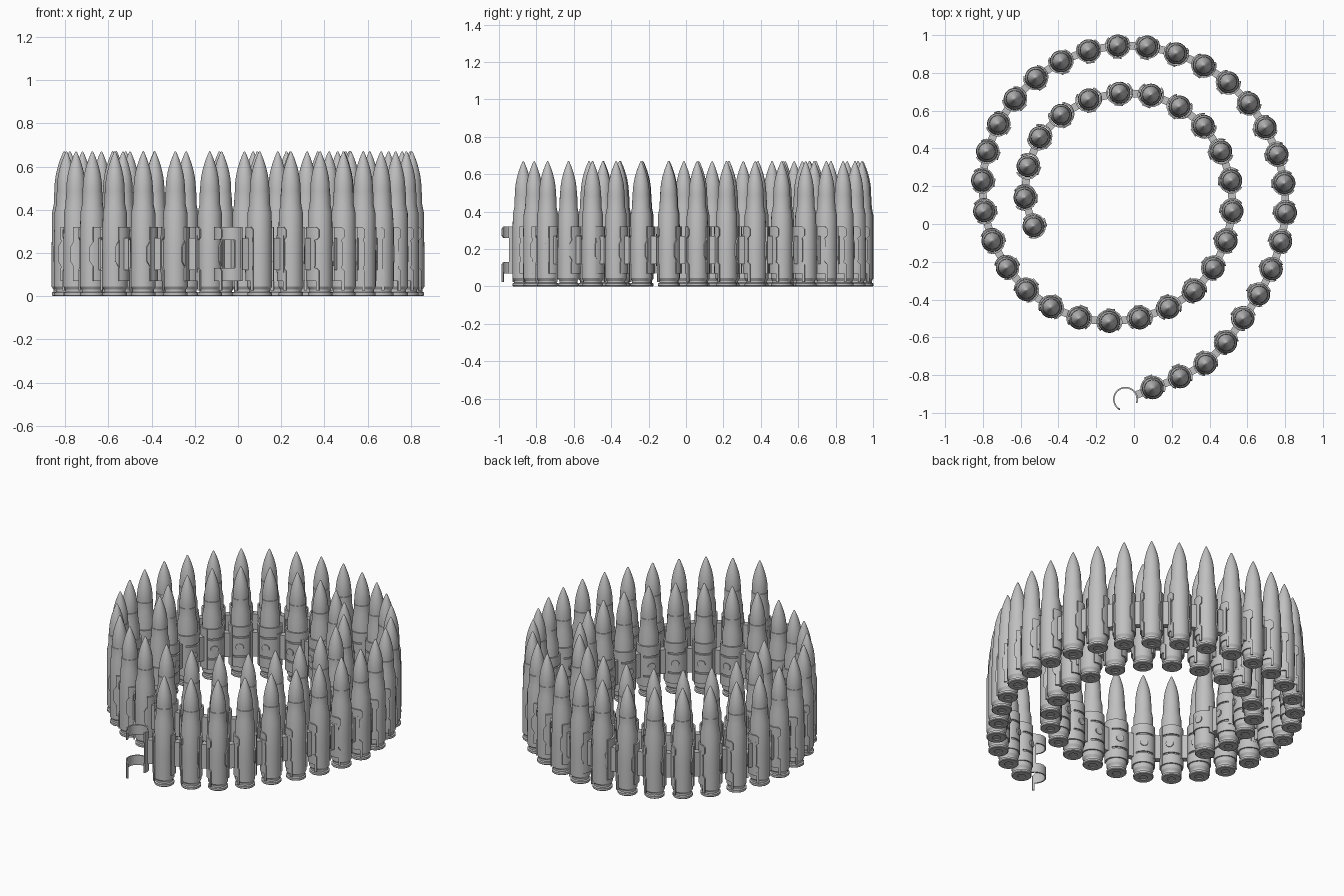
import bpy, bmesh
from math import sin, cos, pi, radians, atan2
from mathutils import Vector, Matrix

cube = bpy.data.objects.get("Cube")
if cube:
    bpy.data.objects.remove(cube, do_unlink=True)

grey = bpy.data.materials.new("plain_grey")
grey.use_nodes = True
grey.diffuse_color = (0.53, 0.53, 0.53, 1)
grey.node_tree.nodes["Principled BSDF"].inputs["Base Color"].default_value = (0.53, 0.53, 0.53, 1)

PITCH = 0.157
SEGS = 28
BODY = 0.058


def finish(bm, name):
    bmesh.ops.recalc_face_normals(bm, faces=bm.faces)
    mesh = bpy.data.meshes.new(name)
    bm.to_mesh(mesh)
    bm.free()
    mesh.materials.append(grey)
    mesh.shade_smooth()
    mesh.set_sharp_from_angle(angle=radians(30))
    return mesh


def lathe(profile, name):
    bm = bmesh.new()
    verts = [bm.verts.new((r, 0, z)) for r, z in profile]
    edges = [bm.edges.new(pair) for pair in zip(verts, verts[1:])]
    bmesh.ops.spin(bm, geom=verts + edges, cent=(0, 0, 0), axis=(0, 0, 1),
                   angle=2 * pi, steps=SEGS)
    bmesh.ops.remove_doubles(bm, verts=bm.verts, dist=0.0002)
    return finish(bm, name)


def band(bm, cx, start, end, z0, z1, inner=BODY, outer=0.066, taper=False):
    """Curved strip with a rectangular section, angles in degrees."""
    steps = max(2, round(abs(end - start) / 12))
    mid, half = (z0 + z1) / 2, (z1 - z0) / 2
    rings = []
    for k in range(steps + 1):
        a = radians(start + (end - start) * k / steps)
        h = half * (0.6 if taper and k == steps else 1)
        rings.append([bm.verts.new((cx + r * cos(a), r * sin(a), mid + s * h))
                      for r, s in ((inner, -1), (outer, -1), (outer, 1), (inner, 1))])
    for p, q in zip(rings, rings[1:]):
        for j in range(4):
            n = (j + 1) % 4
            bm.faces.new((p[j], p[n], q[n], q[j]))
    bm.faces.new(rings[0])
    bm.faces.new(rings[-1])


# Cartridge: recessed primer, rim, groove, case, shoulder, neck, pointed tip
profile = [(0, 0.006), (0.024, 0.006), (0.024, 0), (0.053, 0), (0.057, 0.004),
           (0.057, 0.016), (0.049, 0.02), (0.049, 0.03), (BODY, 0.044),
           (BODY, 0.2), (0.056, 0.385), (0.048, 0.425), (0.047, 0.48)]
for k in range(9):
    t = k / 8
    profile.append((0.045 * (1 - t ** 2) + 0.004 * t, 0.481 + 0.187 * t))
profile.append((0, 0.671))
cartridge_mesh = lathe(profile, "cartridge")

# Link: two loops on one cartridge, a single loop on the next, joined by a web
bm = bmesh.new()
for low, high in ((0.07, 0.13), (0.26, 0.32)):
    band(bm, 0, -40, 220, low, high, taper=True)
band(bm, PITCH, 220, -40, 0.14, 0.25, taper=True)
band(bm, 0, -38, 35, 0.07, 0.32, outer=0.067)
band(bm, PITCH, 218, 145, 0.11, 0.28, outer=0.067)
band(bm, 0, 208, 220, 0.025, 0.09)
bmesh.ops.create_cube(bm, size=1, matrix=Matrix.Translation((PITCH / 2, 0, 0.195))
                      @ Matrix.Diagonal((0.034, 0.04, 0.15, 1)))
# Round boss on the inner side of the single loop
bmesh.ops.create_cone(bm, cap_ends=True, segments=16, radius1=0.022, radius2=0.022,
                      depth=0.012, matrix=Matrix.Translation((PITCH, 0.064, 0.195))
                      @ Matrix.Rotation(pi / 2, 4, 'X'))
link_mesh = finish(bm, "link")

# Coiled path: every second cartridge position
coil = [Vector(p) for p in (
    (.10, -.87), (.38, -.74), (.58, -.50), (.73, -.24), (.805, .06), (.76, .37),
    (.61, .64), (.37, .84), (.07, .94), (-.24, .92), (-.52, .775), (-.72, .53),
    (-.805, .23), (-.75, -.09), (-.57, -.35), (-.29, -.50), (.03, -.50), (.32, -.355),
    (.49, -.09), (.515, .23), (.37, .52), (.09, .685), (-.24, .66), (-.50, .46),
    (-.58, .14), (-.46, -.16))]
ext = [2 * coil[0] - coil[1]] + coil + [2 * coil[-1] - coil[-2]]
spots = []
for a, b, c, d in zip(ext, ext[1:], ext[2:], ext[3:]):
    spots += [b, (9 * (b + c) - a - d) / 16]
spots.insert(0, 2 * spots[0] - spots[1])    # empty loop at the free end


def place(mesh, name, spot, angle, stretch=1):
    ob = bpy.data.objects.new(name, mesh)
    ob.location = (spot.x, spot.y, 0)
    ob.rotation_euler.z = angle
    ob.scale.x = stretch
    bpy.context.collection.objects.link(ob)


for i, (here, there) in enumerate(zip(spots, spots[1:])):
    step = there - here
    heading = atan2(step.y, step.x)
    place(link_mesh, f"link_{i + 1}", here, heading, step.length / PITCH)
    place(cartridge_mesh, f"cartridge_{i + 1}", there, heading)
